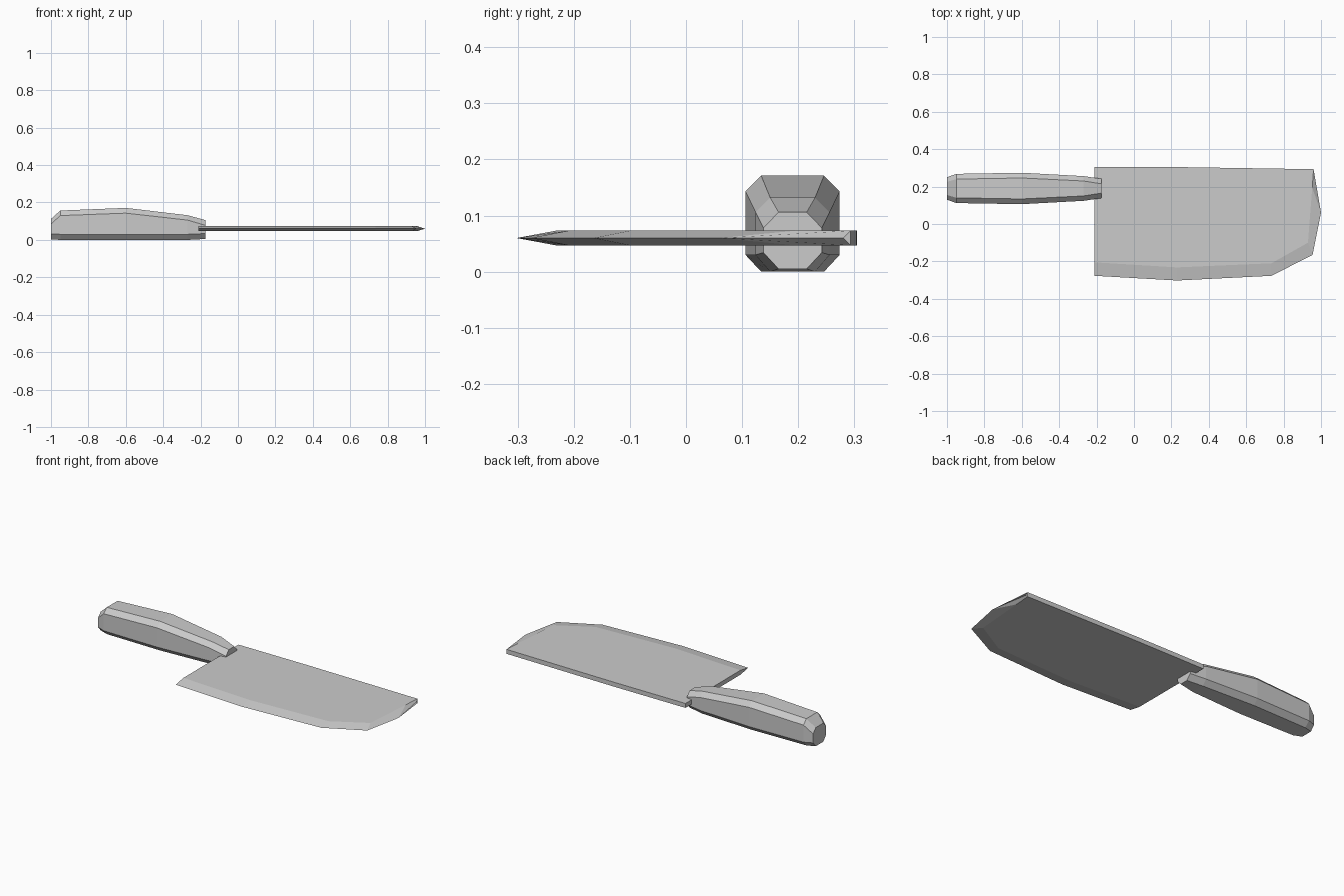
import bpy
import bmesh

if "Cube" in bpy.data.objects:
    bpy.data.objects.remove(bpy.data.objects["Cube"])

steel = bpy.data.materials.new("grey")
steel.diffuse_color = (0.6, 0.6, 0.6, 1)
steel.use_nodes = True
steel.node_tree.nodes["Principled BSDF"].inputs["Base Color"].default_value = steel.diffuse_color


def finish(bm, name):
    bmesh.ops.recalc_face_normals(bm, faces=bm.faces)
    mesh = bpy.data.meshes.new(name)
    bm.to_mesh(mesh)
    bm.free()
    mesh.materials.append(steel)
    obj = bpy.data.objects.new(name, mesh)
    bpy.context.collection.objects.link(obj)
    return obj


# Handle: chamfered sections lofted along x
# x, half width, flat half width, bottom z, lower chamfer z, upper chamfer z, top z
CENTRE_Y = 0.19
sections = [
    (-1.00, 0.060, 0.035, 0.003, 0.032, 0.085, 0.112),
    (-0.95, 0.078, 0.050, 0.000, 0.030, 0.130, 0.157),
    (-0.60, 0.084, 0.056, 0.000, 0.030, 0.143, 0.171),
    (-0.27, 0.066, 0.040, 0.000, 0.030, 0.106, 0.132),
    (-0.175, 0.052, 0.025, 0.005, 0.034, 0.078, 0.106),
]
bm = bmesh.new()
rings = []
for x, w, f, z0, z1, z2, z3 in sections:
    ring = [(f, z0), (w, z1), (w, z2), (f, z3), (-f, z3), (-w, z2), (-w, z1), (-f, z0)]
    rings.append([bm.verts.new((x, CENTRE_Y + y, z)) for y, z in ring])
for a, b in zip(rings, rings[1:]):
    for i in range(8):
        j = (i + 1) % 8
        bm.faces.new((a[i], a[j], b[j], b[i]))
bm.faces.new(rings[0])
bm.faces.new(rings[-1])
finish(bm, "handle")

# Blade: two flat sides, a square spine, and a wedge ground to a cutting edge
MID_Z, HALF = 0.06, 0.013
flat = [(-0.21, 0.305), (0.25, 0.304), (0.96, 0.293), (0.953, 0.195),
        (0.93, -0.10), (0.735, -0.21), (0.23, -0.232), (-0.21, -0.205)]
edge = [(0.962, 0.28), (1.0, 0.06), (0.955, -0.165),
        (0.735, -0.277), (0.23, -0.302), (-0.21, -0.277)]
bm = bmesh.new()
upper = [bm.verts.new((x, y, MID_Z + HALF)) for x, y in flat]
lower = [bm.verts.new((x, y, MID_Z - HALF)) for x, y in flat]
keen = [bm.verts.new((x, y, MID_Z)) for x, y in edge]
for side in (upper, lower):
    bm.faces.new(side)
    for i in range(5):
        bm.faces.new((side[i + 2], side[i + 3], keen[i + 1], keen[i]))
for i in range(2):  # spine
    bm.faces.new((upper[i], upper[i + 1], lower[i + 1], lower[i]))
bm.faces.new((upper[2], lower[2], keen[0]))  # tip end
bm.faces.new((upper[0], upper[7], keen[5], lower[7], lower[0]))  # heel
finish(bm, "blade")
